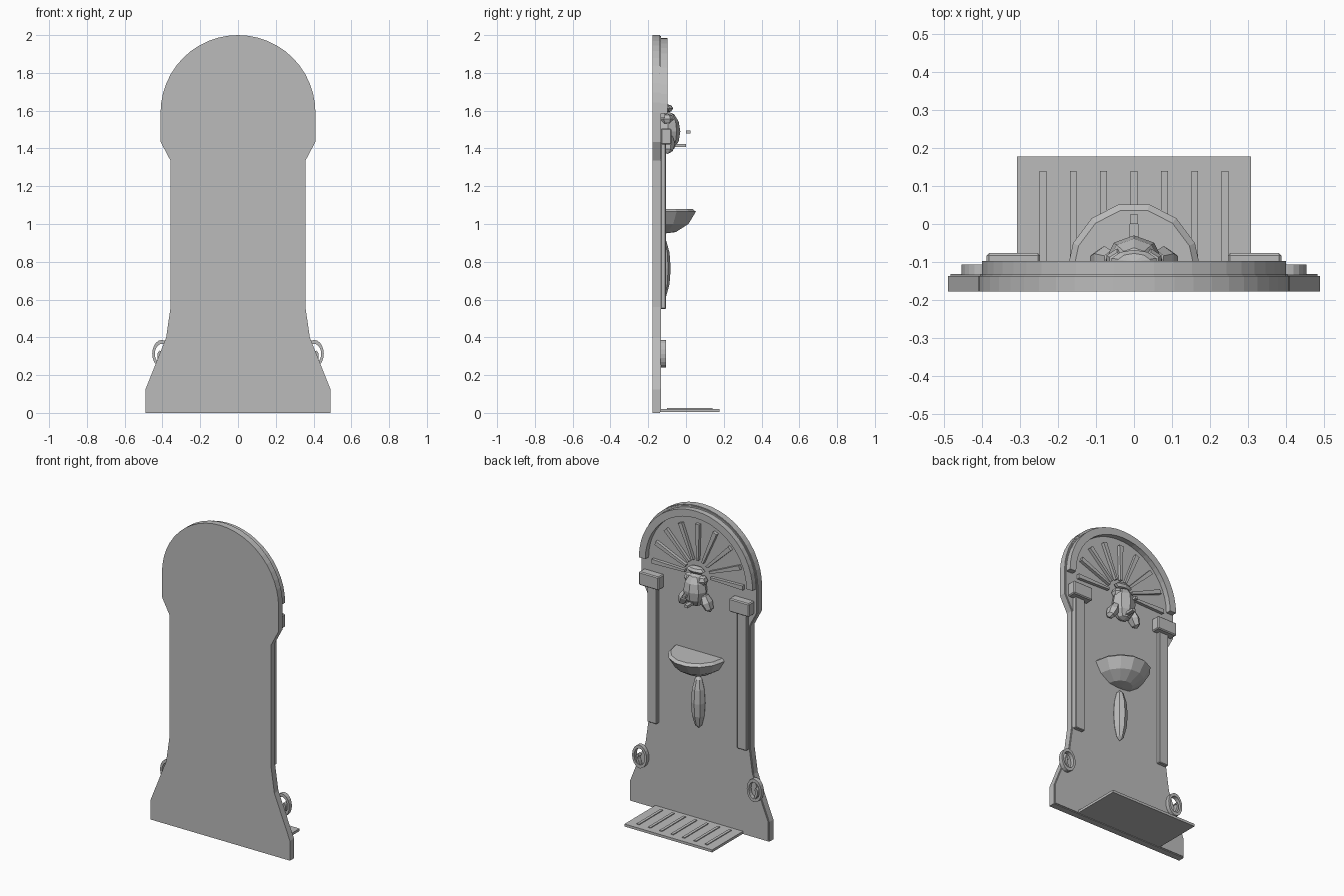
import bpy, bmesh
from math import sin, cos, pi, radians
from mathutils import Matrix, Vector

if "Cube" in bpy.data.objects:
    bpy.data.objects.remove(bpy.data.objects["Cube"])

stone = bpy.data.materials.new("grey stone")
stone.use_nodes = True
GREY = (0.5, 0.5, 0.5, 1)
stone.diffuse_color = GREY
stone.node_tree.nodes["Principled BSDF"].inputs["Base Color"].default_value = GREY

WALL = -0.132  # plane of the decorated wall face


def finish(name, bm, bevel=0):
    bmesh.ops.recalc_face_normals(bm, faces=bm.faces)
    mesh = bpy.data.meshes.new(name)
    bm.to_mesh(mesh)
    bm.free()
    mesh.materials.append(stone)
    obj = bpy.data.objects.new(name, mesh)
    bpy.context.collection.objects.link(obj)
    if bevel:
        mod = obj.modifiers.new("Bevel", "BEVEL")
        mod.width = bevel
        mod.segments = 1
    return obj


def box(name, x, y, z, bevel=0):
    """Box from three (low, high) ranges."""
    bm = bmesh.new()
    size = [r[1] - r[0] for r in (x, y, z)]
    mid = [(r[0] + r[1]) / 2 for r in (x, y, z)]
    bmesh.ops.create_cube(bm, size=1, matrix=Matrix.Translation(mid) @ Matrix.Diagonal((*size, 1)))
    return finish(name, bm, bevel)


def plate(name, outline, y0, y1):
    """Extrude an (x, z) outline from y0 to y1."""
    bm = bmesh.new()
    face = bm.faces.new([bm.verts.new((x, y0, z)) for x, z in outline])
    ext = bmesh.ops.extrude_face_region(bm, geom=[face])["geom"]
    for v in ext:
        if isinstance(v, bmesh.types.BMVert):
            v.co.y = y1
    return finish(name, bm)


def gem(name, centre, radii, segs=8, rings=6, tilt=0):
    """Faceted ellipsoid, tilted in the wall plane."""
    bm = bmesh.new()
    m = Matrix.Translation(centre) @ Matrix.Rotation(tilt, 4, "Y") @ Matrix.Diagonal((*radii, 1))
    bmesh.ops.create_uvsphere(bm, u_segments=segs, v_segments=rings, radius=1, matrix=m)
    return finish(name, bm)


def arc(r, start, end, n, cx=0, cz=0, squash=1):
    steps = [radians(start + (end - start) * i / n) for i in range(n + 1)]
    return [(cx + r * squash * cos(a), cz + r * sin(a)) for a in steps]


# Back slab with a flared foot, shoulders and a round head
side = [(0.49, 0), (0.49, 0.125), (0.38, 0.40), (0.357, 0.56), (0.357, 1.335), (0.41, 1.435)]
outline = side + arc(0.41, 0, 180, 24, cz=1.59) + [(-x, z) for x, z in reversed(side)]
plate("back_slab", outline, -0.178, -0.137)
plate("slab_front_edge", [(x * 0.985, 0.005 + z * 0.995) for x, z in outline], -0.138, WALL)

# Raised arch rim
plate("arch_rim", arc(0.40, 0, 180, 24, cz=1.585) + arc(0.355, 180, 0, 24, cz=1.585), WALL - 0.002, -0.098)

# Sunburst rays
for i in range(9):
    a = i * pi / 8
    along, across = Vector((cos(a), sin(a))), Vector((-sin(a), cos(a)))
    pts = [along * r + across * w + Vector((0, 1.575))
           for r, w in ((0.09, -0.007), (0.32, -0.014), (0.32, 0.014), (0.09, 0.007))]
    plate(f"sun_ray_{i + 1}", [tuple(p) for p in pts], WALL - 0.002, -0.112)

# Pilasters, capitals and scrolls on both sides
for label, s in (("left", 1), ("right", -1)):
    def span(a, b):
        return tuple(sorted((s * a, s * b)))
    box(label + "_pilaster", span(0.282, 0.35), (WALL - 0.002, -0.107), (0.55, 1.43), 0.004)
    box(label + "_capital", span(0.247, 0.388), (WALL - 0.002, -0.077), (1.42, 1.505), 0.006)
    # Scroll: an oval spiral band
    cx, cz = s * 0.403, 0.313
    inner, outer = [], []
    turns = 28
    for i in range(turns + 1):
        t = i / turns
        a = radians(-90 + 500 * t)
        r = 0.073 if t < 0.72 else 0.073 - 0.10 * (t - 0.72)
        r = r if t < 0.72 else r - 0.022
        outer.append((cx + s * 0.7 * r * cos(a), cz + r * sin(a)))
        inner.append((cx + s * 0.7 * (r - 0.02) * cos(a), cz + (r - 0.02) * sin(a)))
    bm = bmesh.new()
    loops = [[bm.verts.new((x, y, z)) for x, z in line]
             for line, y in ((outer, WALL - 0.002), (outer, -0.107), (inner, -0.107), (inner, WALL - 0.002))]
    for k in range(4):
        p, q = loops[k], loops[(k + 1) % 4]
        for i in range(turns):
            bm.faces.new((p[i], p[i + 1], q[i + 1], q[i]))
    for end in (0, turns):
        bm.faces.new([l[end] for l in loops])
    finish(label + "_scroll", bm)

# Mask: head, crown, cheeks, brows and spout
gem("mask_head", (0, -0.095, 1.49), (0.075, 0.065, 0.105))
gem("mask_crown", (0, -0.10, 1.612), (0.062, 0.032, 0.022), 10, 4)
for label, s in (("left", 1), ("right", -1)):
    gem(label + "_cheek", (s * 0.078, -0.098, 1.425), (0.034, 0.04, 0.06), 6, 4, -s * 0.45)
    gem(label + "_brow", (s * 0.045, -0.10, 1.555), (0.032, 0.035, 0.03), 6, 4)
box("spout", (-0.012, 0.012), (-0.08, 0.0), (1.408, 1.424))
box("nose_tip", (-0.01, 0.01), (0.0, 0.025), (1.478, 1.494))

# Half-round basin: stacked half rings, capped and closed against the wall
profile = [(0.162, 1.08), (0.178, 1.065), (0.14, 1.0), (0.075, 0.957), (0.02, 0.95)]
bm = bmesh.new()
rings = [[bm.verts.new((x, WALL + y * 1.06, z)) for x, y in arc(r, 0, 180, 7)] for r, z in profile]
for a, b in zip(rings, rings[1:]):
    for i in range(7):
        bm.faces.new((a[i], a[i + 1], b[i + 1], b[i]))
bm.faces.new(rings[0])
bm.faces.new(rings[-1])
bm.faces.new([r[0] for r in rings] + [r[-1] for r in reversed(rings)])
finish("basin", bm)

# Hanging drop under the basin
gem("pendant", (0, -0.128, 0.765), (0.045, 0.047, 0.168), 8, 6)

# Floor grate with slim raised bars
box("floor_grate", (-0.308, 0.308), (WALL - 0.01, 0.178), (0.004, 0.02))
for i in range(7):
    x = -0.24 + 0.08 * i
    box(f"grate_bar_{i + 1}", (x - 0.009, x + 0.009), (-0.10, 0.14), (0.018, 0.025))
